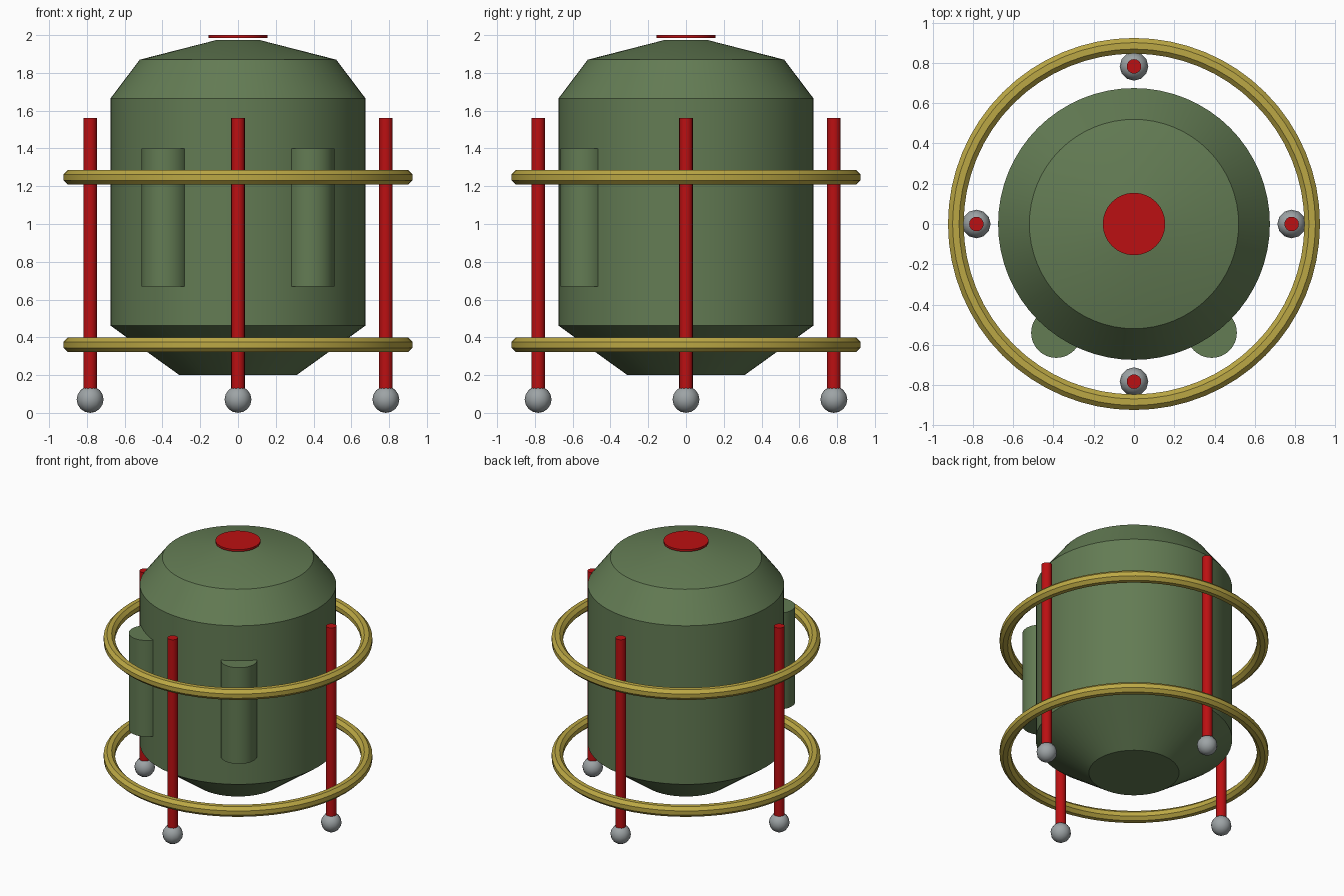
import bpy, bmesh, math
from mathutils import Matrix

if "Cube" in bpy.data.objects:
    bpy.data.objects.remove(bpy.data.objects["Cube"])


def material(name, rgb):
    m = bpy.data.materials.new(name)
    m.diffuse_color = (*rgb, 1)
    m.use_nodes = True
    m.node_tree.nodes["Principled BSDF"].inputs["Base Color"].default_value = m.diffuse_color
    return m


GREEN = material("olive green", (0.125, 0.2, 0.088))
RED = material("red", (0.5, 0.005, 0.006))
BRASS = material("brass yellow", (0.50, 0.39, 0.058))
GREY = material("light grey", (0.34, 0.37, 0.38))


def finish(name, bm, mat):
    bmesh.ops.recalc_face_normals(bm, faces=bm.faces)
    mesh = bpy.data.meshes.new(name)
    bm.to_mesh(mesh)
    bm.free()
    mesh.materials.append(mat)
    ob = bpy.data.objects.new(name, mesh)
    bpy.context.collection.objects.link(ob)
    bpy.ops.object.select_all(action='DESELECT')
    ob.select_set(True)
    bpy.context.view_layer.objects.active = ob
    bpy.ops.object.shade_smooth_by_angle(angle=math.radians(32))
    return ob


def lathe(name, profile, segments, mat, closed=False):
    """Spin (radius, z) points around z; open profiles get flat end caps."""
    bm = bmesh.new()
    rings = []
    for r, z in profile:
        rings.append([bm.verts.new((r * math.cos(math.tau * i / segments),
                                    r * math.sin(math.tau * i / segments), z))
                      for i in range(segments)])
    pairs = list(zip(rings, rings[1:]))
    if closed:
        pairs.append((rings[-1], rings[0]))
    else:
        bm.faces.new(rings[0])
        bm.faces.new(rings[-1])
    for a, b in pairs:
        for i in range(segments):
            j = (i + 1) % segments
            bm.faces.new((a[i], a[j], b[j], b[i]))
    return finish(name, bm, mat)


def cylinder(name, x, y, z0, z1, r, segments, mat):
    ob = lathe(name, [(r, z0), (r, z1)], segments, mat)
    ob.location = (x, y, 0)
    return ob


# Tank body and lid plate
lathe("tank_body", [(0.31, 0.20), (0.675, 0.462), (0.675, 1.665),
                    (0.52, 1.87), (0.11, 1.975)], 64, GREEN)
cylinder("lid_plate", 0, 0, 1.985, 2.0, 0.155, 32, RED)

# Two guard rings with octagonal tube section
for name, z in (("lower_ring", 0.36), ("upper_ring", 1.247)):
    section = [(0.885 + 0.042 * math.cos(math.tau * (k + 0.5) / 8),
                z + 0.042 * math.sin(math.tau * (k + 0.5) / 8)) for k in range(8)]
    lathe(name, section, 64, BRASS, closed=True)

# Four posts with ball feet
for name, x, y in (("right", 1, 0), ("back", 0, 1), ("left", -1, 0), ("front", 0, -1)):
    cylinder(name + "_post", 0.783 * x, 0.783 * y, 0.10, 1.56, 0.036, 16, RED)
    bm = bmesh.new()
    bmesh.ops.create_uvsphere(bm, u_segments=12, v_segments=8, radius=0.071,
                              matrix=Matrix.Translation((0.783 * x, 0.783 * y, 0.071)))
    finish(name + "_foot", bm, GREY)

# Two side canisters half sunk into the front of the tank
for name, side in (("left", -1), ("right", 1)):
    cylinder(name + "_canister", 0.386 * side, -0.54, 0.67, 1.40, 0.125, 32, GREEN)
